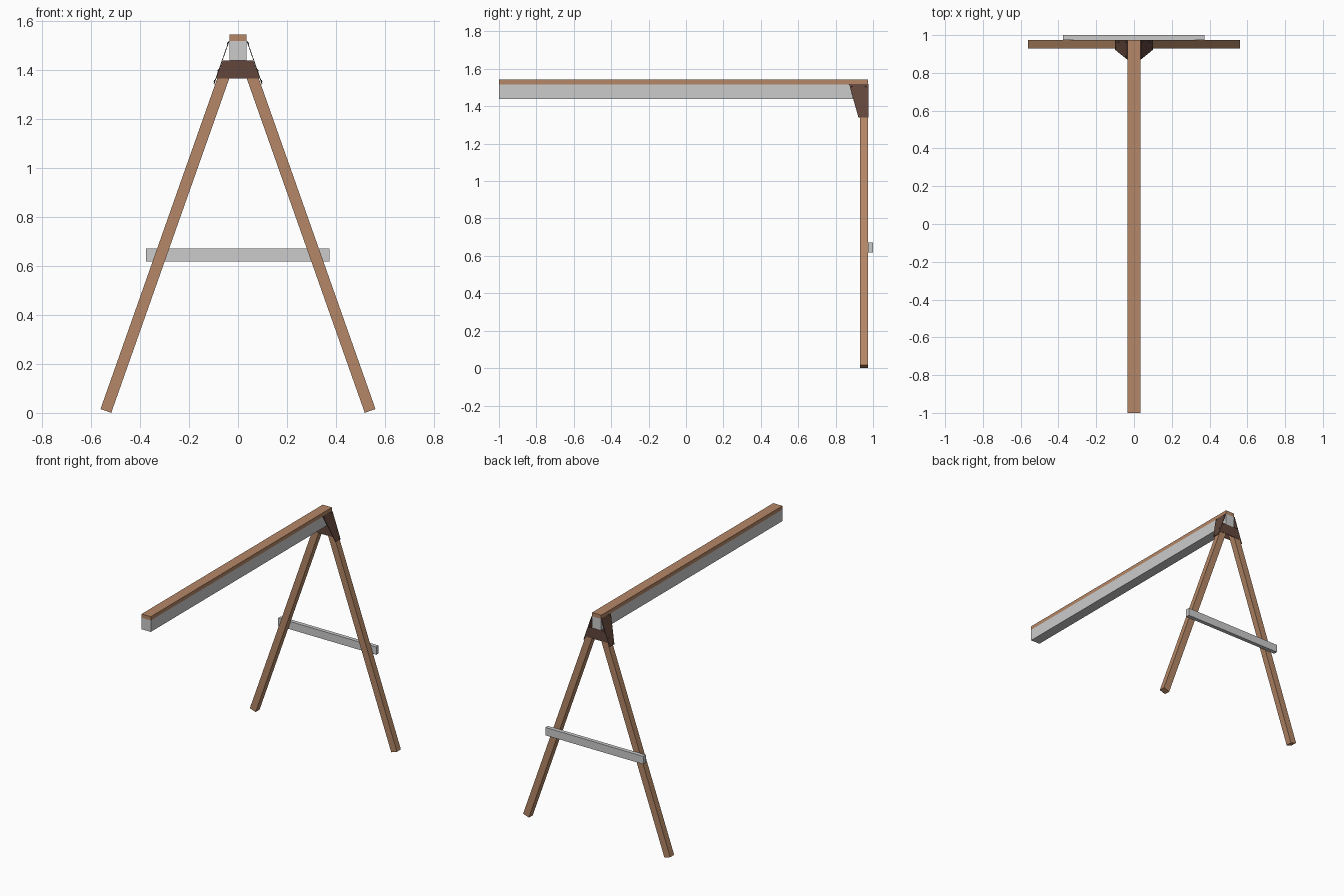
import bpy, bmesh, math
from mathutils import Vector

if "Cube" in bpy.data.objects:
    bpy.data.objects.remove(bpy.data.objects["Cube"])


def material(name, rgb):
    m = bpy.data.materials.new(name)
    m.diffuse_color = (*rgb, 1)
    m.use_nodes = True
    m.node_tree.nodes["Principled BSDF"].inputs["Base Color"].default_value = m.diffuse_color
    return m


WOOD = material("brown wood", (0.46, 0.245, 0.135))
GREY = material("grey timber", (0.6, 0.6, 0.6))
METAL = material("dark brown metal", (0.12, 0.062, 0.045))


def prism(name, points, offset, mat):
    """Extrude a flat polygon along an offset vector."""
    bm = bmesh.new()
    face = bm.faces.new([bm.verts.new(p) for p in points])
    new = bmesh.ops.extrude_face_region(bm, geom=[face])["geom"]
    bmesh.ops.translate(bm, vec=Vector(offset),
                        verts=[v for v in new if isinstance(v, bmesh.types.BMVert)])
    bmesh.ops.recalc_face_normals(bm, faces=bm.faces[:])
    mesh = bpy.data.meshes.new(name)
    bm.to_mesh(mesh)
    bm.free()
    mesh.materials.append(mat)
    obj = bpy.data.objects.new(name, mesh)
    bpy.context.collection.objects.link(obj)
    return obj


def box(name, x, y, z, mat):
    pts = [(x[0], y[0], z[0]), (x[1], y[0], z[0]), (x[1], y[0], z[1]), (x[0], y[0], z[1])]
    return prism(name, pts, (0, y[1] - y[0], 0), mat)


# Rail: grey beam with a wooden board on top
box("beam", (-0.035, 0.035), (-1, 0.973), (1.438, 1.517), GREY)
box("top_board", (-0.035, 0.035), (-1, 0.973), (1.517, 1.543), WOOD)

# Cross brace behind the legs
box("cross_brace", (-0.375, 0.373), (0.973, 1.0), (0.617, 0.671), GREY)

# Plates joining the legs under the beam, front and back
for name, y in (("front_plate", 0.927), ("back_plate", 0.972)):
    prism(name, [(-0.09, y, 1.365), (0.09, y, 1.365), (0.061, y, 1.438), (-0.061, y, 1.438)],
          (0, 0.003, 0), METAL)

for side, s in (("left", -1), ("right", 1)):
    # Splayed leg with square-cut ends
    foot, head = Vector((s * 0.539, 0.93, 0.008)), Vector((s * 0.044, 0.93, 1.41))
    d = (head - foot).normalized()
    across = Vector((d.z, 0, -d.x)) * 0.0232
    prism(side + "_leg", [foot - across, foot + across, head + across, head - across],
          (0, 0.043, 0), WOOD)

    # Slanted bracket cheek, tapering towards the bottom
    top, low = Vector((s * 0.035, 0, 1.517)), Vector((s * 0.097, 0, 1.34))
    slope = low - top
    out = Vector((-s * slope.z, 0, abs(slope.x))).normalized()

    def on_cheek(y, z):
        p = top + slope * ((top.z - z) / (top.z - low.z))
        return Vector((p.x, y, z))

    prism(side + "_bracket", [on_cheek(0.872, 1.517), on_cheek(0.975, 1.517),
                              on_cheek(0.975, 1.34), on_cheek(0.922, 1.34)],
          out * 0.003, METAL)

    # Screw heads
    for i, (y, z) in enumerate(((0.885, 1.506), (0.962, 1.506), (0.962, 1.395), (0.962, 1.352),
                                (0.932, 1.352))):
        centre = on_cheek(y, z)
        u, v = Vector((0, 1, 0)), slope.normalized()
        ring = [centre + (u * math.cos(a) + v * math.sin(a)) * 0.004
                for a in (k * math.tau / 8 for k in range(8))]
        prism(f"{side}_screw_{i + 1}", ring, out * 0.006, METAL)
